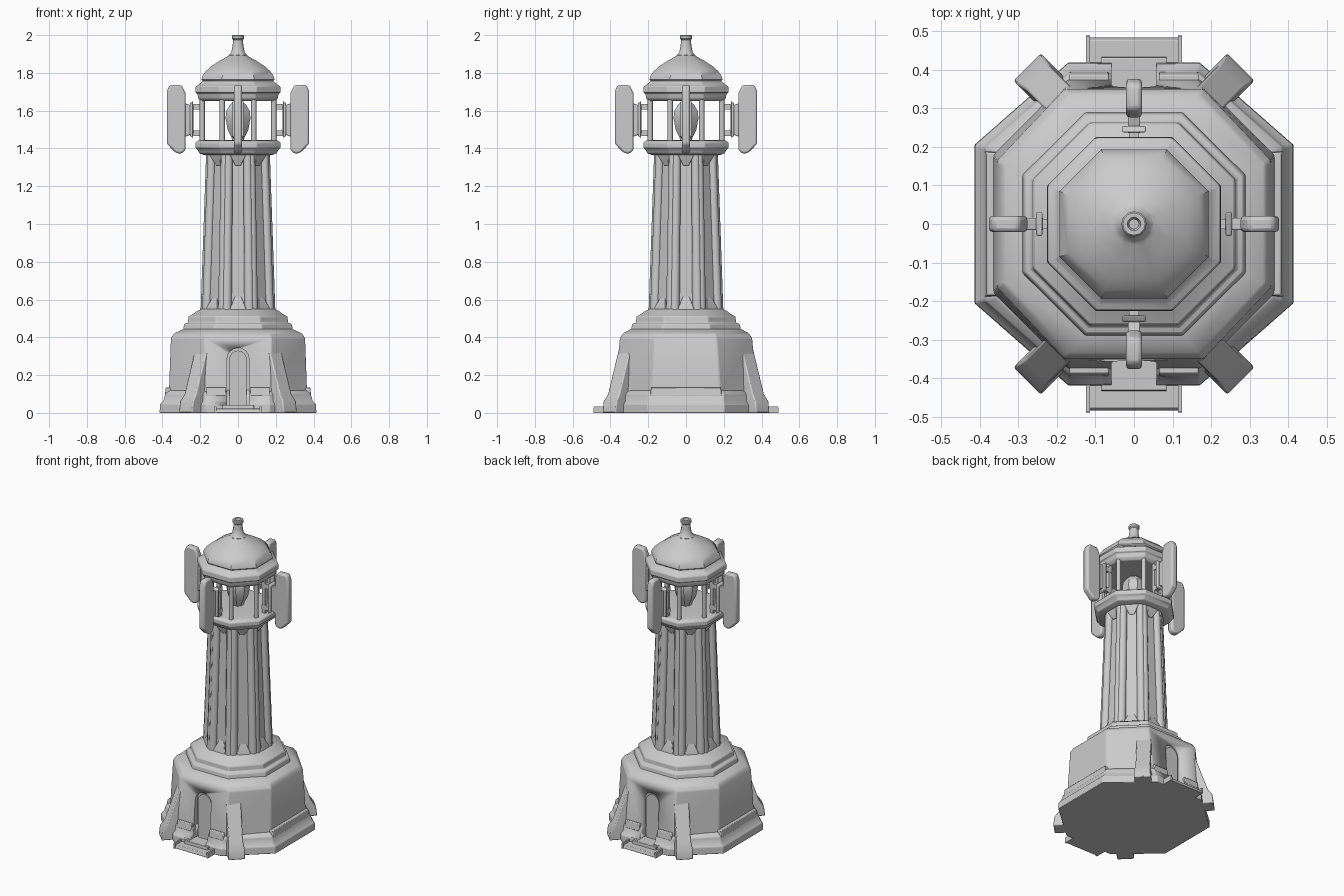
import bpy, bmesh, math
from mathutils import Matrix, Vector

if "Cube" in bpy.data.objects:
    bpy.data.objects.remove(bpy.data.objects["Cube"])


def finish(name, bm, bevel=0.0, angle=35):
    bmesh.ops.recalc_face_normals(bm, faces=bm.faces[:])
    me = bpy.data.meshes.new(name)
    bm.to_mesh(me)
    bm.free()
    for p in me.polygons:
        p.use_smooth = True
    me.set_sharp_from_angle(angle=math.radians(angle))
    ob = bpy.data.objects.new(name, me)
    bpy.context.collection.objects.link(ob)
    if bevel:
        m = ob.modifiers.new("bevel", 'BEVEL')
        m.width, m.segments, m.limit_method = bevel, 2, 'ANGLE'
        m.angle_limit = math.radians(30)
    return ob


def loft(name, rings, bevel=0.0, turn=0.0, bm=None):
    """Skin a stack of equal-length point rings, capped at both ends."""
    bm = bm or bmesh.new()
    rot = Matrix.Rotation(turn, 4, 'Z')
    vs = [[bm.verts.new(rot @ Vector(p)) for p in r] for r in rings]
    n = len(rings[0])
    for a, b in zip(vs, vs[1:]):
        for i in range(n):
            bm.faces.new((a[i], a[(i + 1) % n], b[(i + 1) % n], b[i]))
    bm.faces.new(vs[0][::-1])
    bm.faces.new(vs[-1])
    return finish(name, bm, bevel)


def octagon(z, ax, bx=None, ay=None, by=None):
    """Octagon: x-faces at ax reaching y=bx, y-faces at ay reaching x=by."""
    ay = ay or ax
    bx = bx or ax * 0.44
    by = by or ay * 0.44
    return [(ax, -bx, z), (ax, bx, z), (by, ay, z), (-by, ay, z),
            (-ax, bx, z), (-ax, -bx, z), (-by, -ay, z), (by, -ay, z)]


def oct_stack(name, prof, bevel=0.0):
    return loft(name, [octagon(z, a) for z, a in prof], bevel)


def rect(x0, x1, y0, y1, z):
    return [(x0, y0, z), (x1, y0, z), (x1, y1, z), (x0, y1, z)]


def rod(name, p, q, r0, r1, seg=8):
    p, q = Vector(p), Vector(q)
    bm = bmesh.new()
    mat = Matrix.Translation((p + q) / 2) @ (q - p).to_track_quat('Z', 'Y').to_matrix().to_4x4()
    bmesh.ops.create_cone(bm, cap_ends=True, segments=seg, radius1=r0, radius2=r1,
                          depth=(q - p).length, matrix=mat)
    return finish(name, bm, 0, 60)


def prism(name, outline, y0, y1, turn=0.0, bevel=0.0):
    return loft(name, [[(x, y, z) for x, z in outline] for y in (y0, y1)], bevel, turn)


def arch(w, z0, z1):
    pts = [(-w, z0), (w, z0)]
    return pts + [(w * math.cos(math.pi * i / 8), z1 - w + w * math.sin(math.pi * i / 8))
                  for i in range(9)]


# ground plinth and skirt
loft("plinth", [octagon(0, .415, .205, .42, .17), octagon(.045, .413, .205, .418, .17),
                octagon(.065, .395, .2, .40, .168), octagon(.1, .385, .2, .392, .168),
                octagon(.12, .36, .19, .37, .165)], .004)

# battered base body with sloping top
body = loft("base_body", [octagon(.03, .37, .18, .385, .17), octagon(.12, .365, .18, .375, .17),
                          octagon(.395, .355, .165, .35, .18), octagon(.42, .34, .155, .335, .17),
                          octagon(.445, .285, .13, .29, .13)], .006)

for i, s in enumerate((0, math.pi)):
    # arched door recess, door leaf and doorstep
    cut = prism("door_cutter", arch(.058, .04, .345), -.6, -.335, s)
    cut.hide_render = True
    cut.hide_viewport = False
    cut.display_type = 'WIRE'
    for target in (body, bpy.data.objects["plinth"]):
        m = target.modifiers.new("door", 'BOOLEAN')
        m.operation, m.object, m.solver = 'DIFFERENCE', cut, 'EXACT'
    prism("door_leaf", arch(.046, .03, .33), -.345, -.325, s)
    loft("doorstep", [rect(-.12, .12, -.485, -.38, 0), rect(-.12, .12, -.478, -.38, .022)], .003, s)
    loft("upper_step", [rect(-.085, .085, -.435, -.35, .01), rect(-.085, .085, -.432, -.35, .042)], .003, s)
    for k in (-1, 1):
        x = k * .119
        loft("step_cheek", [rect(x - .005, x + .005, -.49, -.4, 0),
                            rect(x - .005, x + .005, -.488, -.4, .035)], 0, s)
        # wall-foot mouldings beside each door
        x0, x1 = sorted((k * .065, k * .168))
        loft("wall_foot", [rect(x0, x1, -.395, -.34, .09), rect(x0, x1, -.388, -.34, .135)], .004, s)
    # wall-foot mouldings on the blank sides
    loft("side_wall_foot", [rect(-.19, .19, -.388, -.33, .09), rect(-.185, .185, -.382, -.33, .135)],
         .004, s + math.pi / 2)

# four sloping corner buttresses: local x runs outward along the diagonal
for sx in (1, -1):
    for sy in (1, -1):
        turn = math.atan2(sy, sx)
        v0, v1 = (.042, .142) if sx * sy > 0 else (-.142, -.042)
        loft("buttress", [rect(.25, .485, v0, v1, 0), rect(.25, .478, v0, v1, .06),
                          rect(.25, .45, v0 + .006, v1 - .006, .1),
                          rect(.22, .355, v0 + .006, v1 - .006, .38),
                          rect(.22, .325, v0 + .012, v1 - .012, .42)], .006, turn)

# stepped moulding under the shaft
oct_stack("base_moulding", [(.42, .28), (.43, .292), (.47, .285), (.478, .265), (.51, .262),
                            (.525, .235), (.54, .215), (.56, .17)], .005)

# tapered shaft core
oct_stack("shaft_core", [(.53, .175), (1.38, .142)])

# two engaged columns and a small foot block per shaft face
for i in range(8):
    t = i * math.pi / 4
    rot = Matrix.Rotation(t, 3, 'Z')
    for k in (-1, 1):
        rod("shaft_column", rot @ Vector((.172, k * .060, .53)),
            rot @ Vector((.146, k * .050, 1.38)), .028, .024)
    loft("shaft_foot", [rect(.14, .2, -.045, .045, .53), rect(.14, .195, -.04, .04, .56),
                        rect(.14, .17, -.015, .015, .62)], .003, t)
    loft("shaft_head", [rect(.12, .15, -.015, .015, 1.31), rect(.12, .17, -.04, .04, 1.36),
                        rect(.12, .175, -.04, .04, 1.38)], .003, t)

# gallery ring
oct_stack("gallery", [(1.365, .18), (1.375, .205), (1.395, .215), (1.405, .226), (1.43, .226),
                      (1.442, .21), (1.445, .15)], .004)

# lantern posts at the octagon corners
for i, (x, y, z) in enumerate(octagon(0, .19)):
    rod("lantern_post", (x, y, 1.43), (x, y, 1.67), .014, .014)

# faceted lamp
oct_stack("lamp", [(1.44, .03), (1.46, .035), (1.5, .055), (1.56, .066), (1.6, .062),
                   (1.635, .04), (1.65, .015)])

# eave rings and roof
oct_stack("eave", [(1.65, .195), (1.665, .21), (1.69, .215), (1.697, .226), (1.728, .224),
                   (1.74, .205), (1.75, .195), (1.765, .18)], .004)
oct_stack("roof", [(1.755, .185), (1.765, .193), (1.785, .188), (1.81, .17), (1.835, .142),
                   (1.865, .096), (1.887, .056), (1.895, .045), (1.905, .035)])

# finial with a dished top
bm = bmesh.new()
prof = [(.05, 1.88), (.05, 1.895), (.036, 1.908), (.029, 1.94), (.026, 1.975), (.033, 1.982),
        (.033, 1.996), (.029, 2.0), (.018, 2.0), (.013, 1.985)]
loft("finial", [[(r * math.cos(a * math.pi / 6), r * math.sin(a * math.pi / 6), z)
                 for a in range(12)] for r, z in prof], 0, 0, bm)

# four vertical fins on brackets around the lantern
outline = [(.305, 1.372), (.33, 1.377), (.377, 1.425), (.377, 1.70), (.365, 1.732), (.35, 1.737),
           (.298, 1.735), (.277, 1.69), (.277, 1.40), (.285, 1.382)]
for i in range(4):
    t = i * math.pi / 2
    prism("fin", outline, -.021, .021, t, .01)
    prism("fin_bracket", [(.235, 1.48), (.285, 1.46), (.285, 1.64), (.235, 1.625)], -.016, .016, t, .004)
    prism("bracket_plate", [(.238, 1.455), (.254, 1.465), (.254, 1.64), (.238, 1.65)], -.031, .031, t, .004)
    for z in (1.48, 1.62):
        prism("bracket_arm", [(.18, z - .015), (.245, z - .015), (.245, z + .015), (.18, z + .015)],
              -.013, .013, t)
    prism("bracket_post", [(.182, 1.43), (.205, 1.43), (.205, 1.67), (.182, 1.67)], -.012, .012, t)
